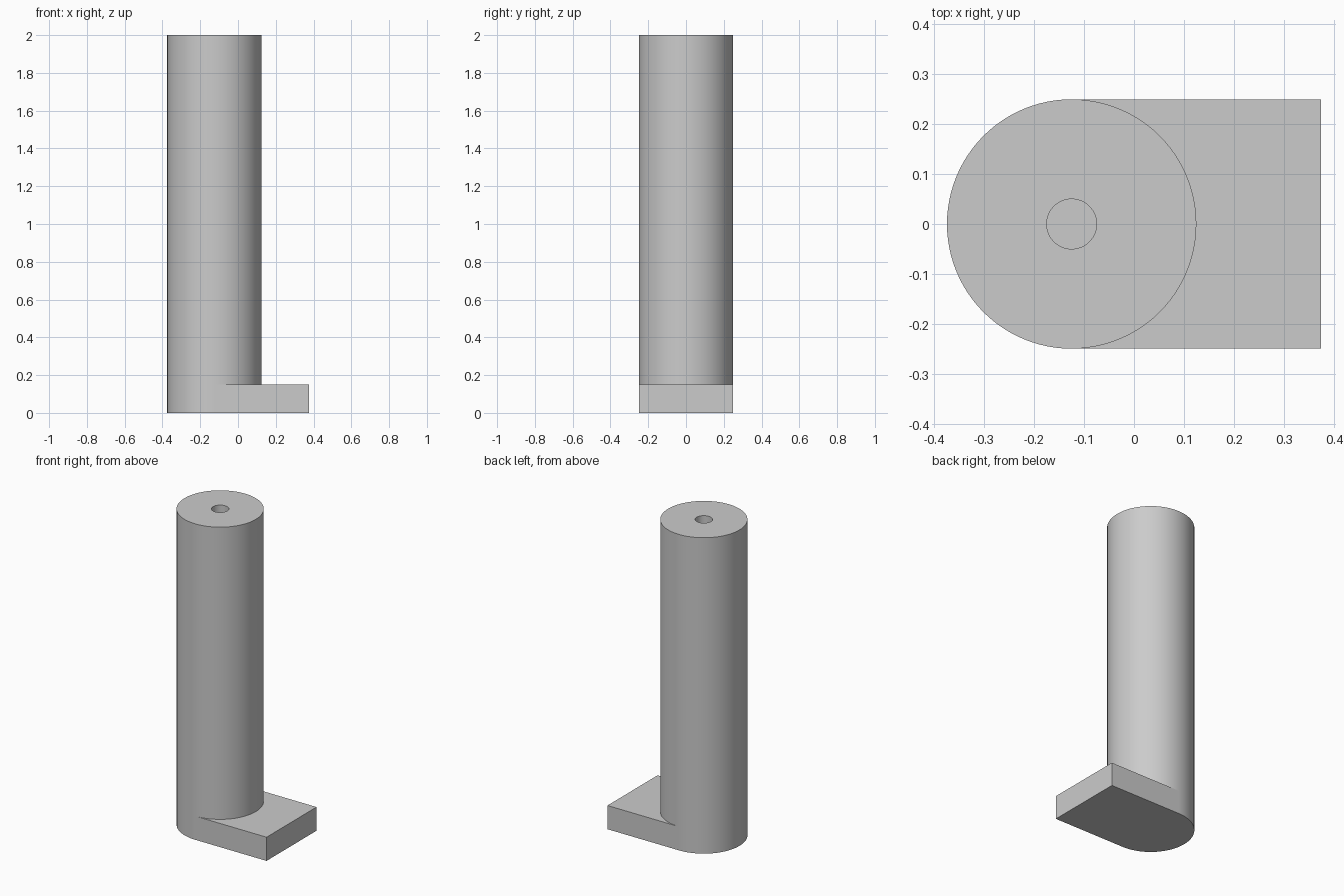
import bpy
import bmesh
from math import cos, sin, pi, radians

cube = bpy.data.objects.get("Cube")
if cube:
    bpy.data.objects.remove(cube, do_unlink=True)

SIDES = 96
RADIUS = 0.25
HOLE_RADIUS = 0.05
HEIGHT = 2.0
HOLE_FLOOR = 1.5
FOOT_HEIGHT = 0.15
AXIS_X = -0.125
FOOT_END = 0.375

grey = bpy.data.materials.new("plain grey")
grey.use_nodes = True
colour = (0.6, 0.6, 0.6, 1)
grey.diffuse_color = colour
grey.node_tree.nodes["Principled BSDF"].inputs["Base Color"].default_value = colour


def add_object(name, bm):
    bmesh.ops.recalc_face_normals(bm, faces=bm.faces[:])
    mesh = bpy.data.meshes.new(name)
    bm.to_mesh(mesh)
    bm.free()
    mesh.materials.append(grey)
    obj = bpy.data.objects.new(name, mesh)
    bpy.context.collection.objects.link(obj)
    return obj


# Round column with a blind hole in its top, turned from a half profile
bm = bmesh.new()
profile = [(0, 0), (RADIUS, 0), (RADIUS, HEIGHT), (HOLE_RADIUS, HEIGHT),
           (HOLE_RADIUS, HOLE_FLOOR), (0, HOLE_FLOOR)]
points = [bm.verts.new((r, 0, z)) for r, z in profile]
edges = [bm.edges.new(pair) for pair in zip(points, points[1:])]
bmesh.ops.spin(bm, geom=points + edges, cent=(0, 0, 0), axis=(0, 0, 1),
               angle=2 * pi, steps=SIDES)
bmesh.ops.remove_doubles(bm, verts=bm.verts[:], dist=0.0001)
column = add_object("column", bm)
column.location.x = AXIS_X
bpy.ops.object.select_all(action="DESELECT")
column.select_set(True)
bpy.context.view_layer.objects.active = column
bpy.ops.object.shade_smooth_by_angle(angle=radians(30))

# Flat foot, tangent to the column's sides and fitted round its front half
bm = bmesh.new()
outline = [(FOOT_END, -RADIUS), (FOOT_END, RADIUS)]
for i in range(SIDES // 2 + 1):
    a = pi / 2 - 2 * pi * i / SIDES
    outline.append((AXIS_X + RADIUS * cos(a), RADIUS * sin(a)))
base = bm.faces.new([bm.verts.new((x, y, 0)) for x, y in outline])
raised = bmesh.ops.extrude_face_region(bm, geom=[base], use_keep_orig=True)
top = [v for v in raised["geom"] if isinstance(v, bmesh.types.BMVert)]
bmesh.ops.translate(bm, verts=top, vec=(0, 0, FOOT_HEIGHT))
add_object("foot", bm)
